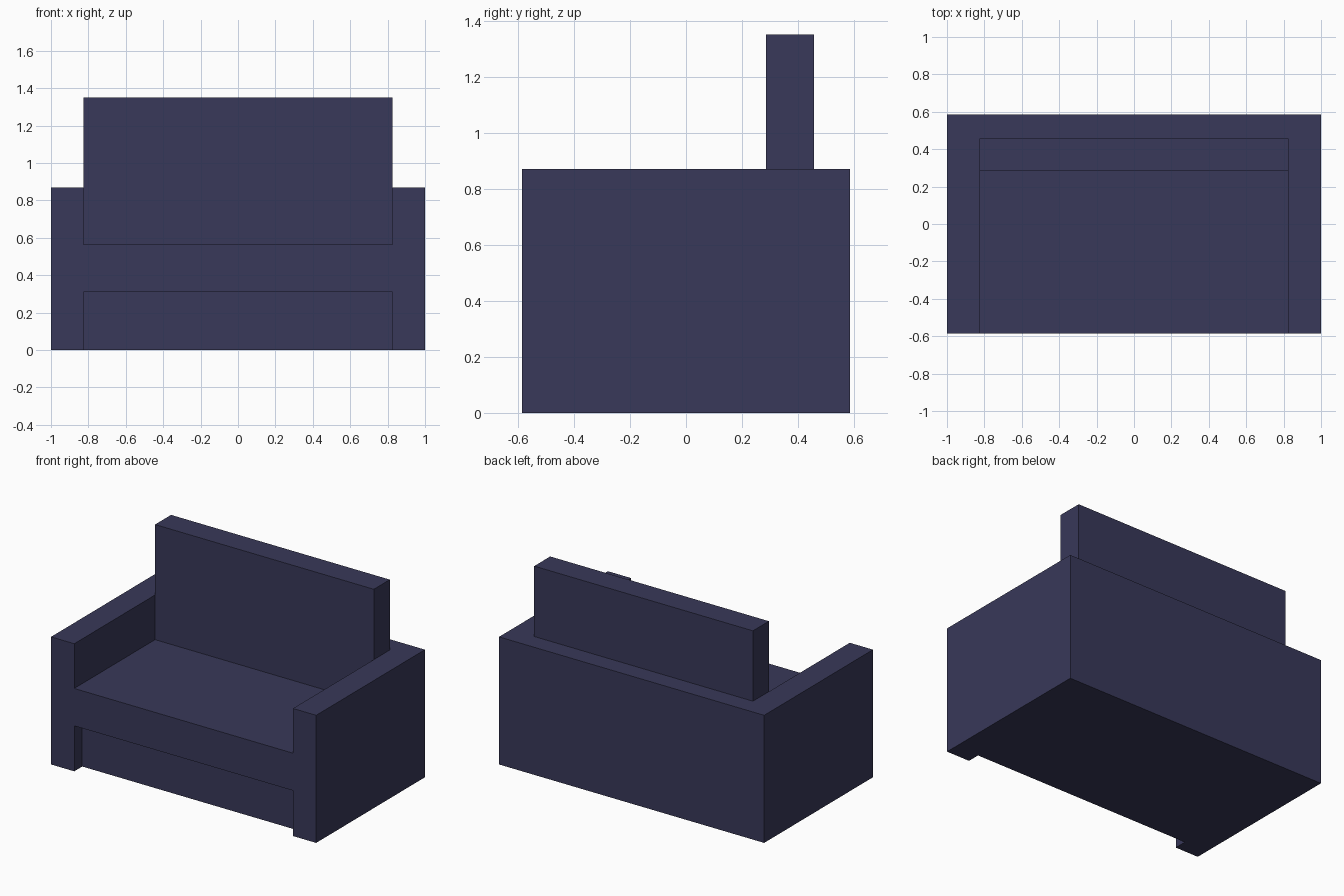
import bpy

if "Cube" in bpy.data.objects:
    bpy.data.objects.remove(bpy.data.objects["Cube"])

fabric = bpy.data.materials.new("dark navy fabric")
fabric.diffuse_color = (0.04, 0.04, 0.1, 1)
fabric.use_nodes = True
fabric.node_tree.nodes["Principled BSDF"].inputs["Base Color"].default_value = fabric.diffuse_color

W, D, ARM_TOP = 1.0, 0.586, 0.87      # half width, half depth, arm height
INNER = 0.825                         # inner face of the arms
SEAT_TOP, SEAT_BOTTOM = 0.565, 0.31


def box(name, lo, hi):
    """Axis-aligned box between two corners."""
    bpy.ops.mesh.primitive_cube_add(size=1)
    ob = bpy.context.object
    ob.name = ob.data.name = name
    for v in ob.data.vertices:
        v.co = [lo[i] + (v.co[i] + 0.5) * (hi[i] - lo[i]) for i in range(3)]
    ob.data.materials.append(fabric)
    return ob


def cut(target, cutter):
    """Subtract a hidden helper box from a part."""
    cutter.hide_render = True
    cutter.display_type = 'WIRE'
    mod = target.modifiers.new(cutter.name, 'BOOLEAN')
    mod.operation = 'DIFFERENCE'
    mod.solver = 'EXACT'
    mod.object = cutter


# Body: arms, seat and rear wall as one block
body = box("sofa_body", (-W, -D, 0), (W, D, ARM_TOP))

# Opening above the seat, between the arms
cut(body, box("seat_opening_cutter", (-INNER, -1, SEAT_TOP), (INNER, 0.457, 1.2)))

# Shallow recess under the seat, leaving the front feet
cut(body, box("base_recess_cutter", (-INNER, -1, -0.2), (INNER, -0.50, SEAT_BOTTOM)))

# Tall backrest standing on the seat against the rear wall
box("backrest", (-INNER, 0.285, SEAT_TOP), (INNER, 0.457, 1.35))
